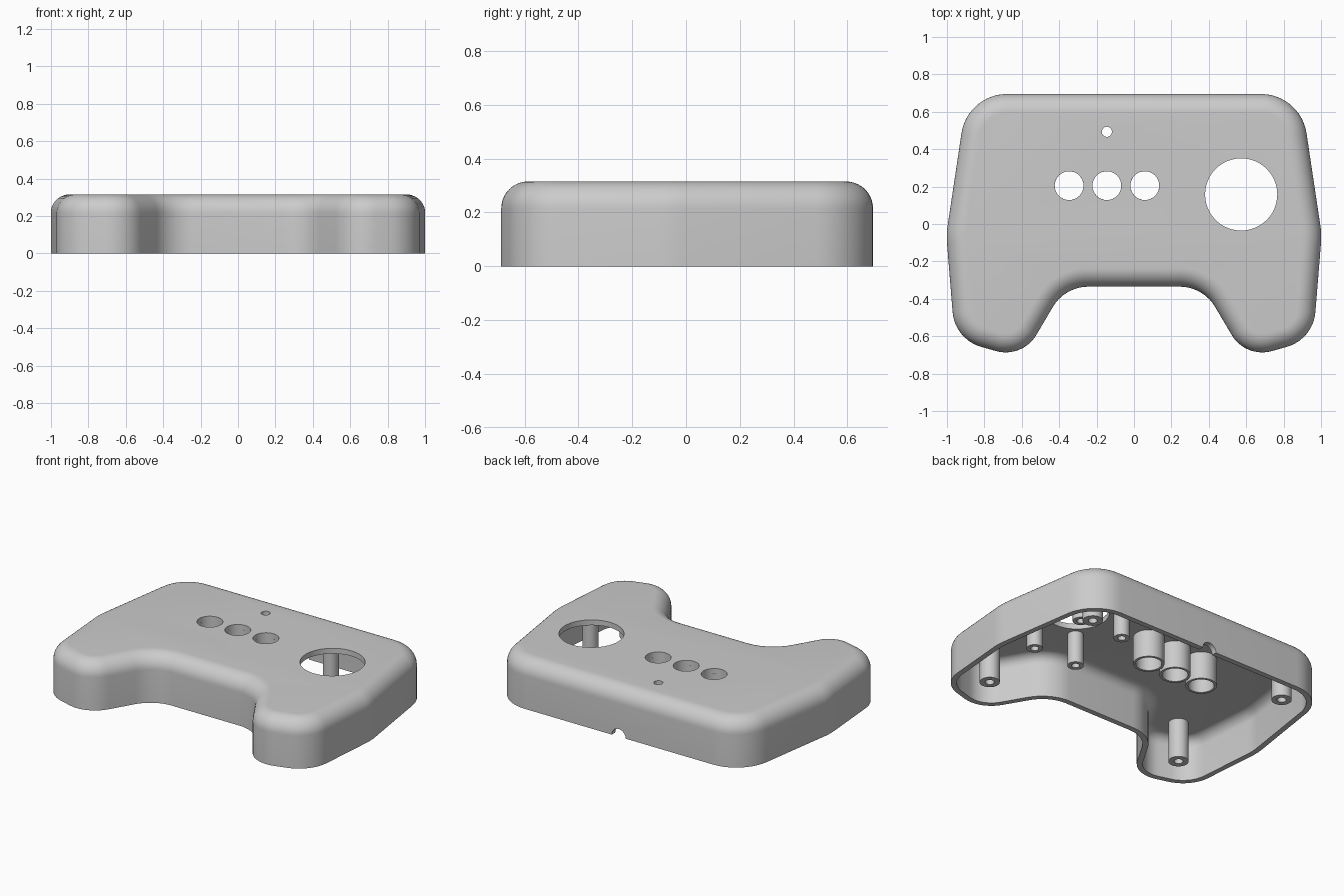
import bpy, bmesh, math
from mathutils import Vector, Matrix

if "Cube" in bpy.data.objects:
    bpy.data.objects.remove(bpy.data.objects["Cube"])

HEIGHT, WALL, FILLET = 0.315, 0.035, 0.1

grey = bpy.data.materials.new("plain grey")
grey.use_nodes = True
grey.diffuse_color = (0.6, 0.6, 0.6, 1)
grey.node_tree.nodes["Principled BSDF"].inputs["Base Color"].default_value = (0.6, 0.6, 0.6, 1)


def make_object(name, bm):
    bmesh.ops.recalc_face_normals(bm, faces=bm.faces)
    mesh = bpy.data.meshes.new(name)
    bm.to_mesh(mesh)
    bm.free()
    mesh.materials.append(grey)
    obj = bpy.data.objects.new(name, mesh)
    bpy.context.collection.objects.link(obj)
    return obj


def smooth(obj):
    bpy.ops.object.select_all(action="DESELECT")
    obj.select_set(True)
    bpy.context.view_layer.objects.active = obj
    bpy.ops.object.shade_smooth_by_angle(angle=math.radians(35))


def bridge(bm, a, b):
    n = len(a)
    for i in range(n):
        j = (i + 1) % n
        bm.faces.new((a[i], a[j], b[j], b[i]))


def rounded_outline(corners, steps=10):
    """Points and outward normals of a clockwise polygon with rounded corners."""
    result = []
    for i, (x, y, r) in enumerate(corners):
        p = Vector((x, y))
        u = (p - Vector(corners[i - 1][:2])).normalized()
        v = (Vector(corners[(i + 1) % len(corners)][:2]) - p).normalized()
        turn = math.atan2(u.x * v.y - u.y * v.x, u.dot(v))
        side = math.copysign(1, turn)
        left = Vector((-u.y, u.x))
        centre = p - u * r * math.tan(abs(turn) / 2) + left * side * r
        for k in range(steps + 1):
            n = Matrix.Rotation(turn * k / steps, 2) @ left
            result.append((centre - n * side * r, n))
    return result


# Body outline: one half as (x, y, corner radius), then mirrored
half = [(0.891, 0.695, 0.245), (1.0035, -0.056, 0.4), (0.958, -0.616, 0.21),
        (0.597, -0.72, 0.19), (0.37, -0.335, 0.22)]
outline = rounded_outline(half + [(-x, y, r) for x, y, r in reversed(half)])


# Shell: outer skin and inner skin with rounded top edges, joined at the rim
def skin(bm, inset):
    radius, top = FILLET - inset, HEIGHT - inset
    levels = [(inset, 0)]
    for k in range(11):
        a = math.pi / 2 * k / 10
        levels.append((FILLET - radius * math.cos(a), top - radius + radius * math.sin(a)))
    rings = [[bm.verts.new((*(p - n * d), z)) for p, n in outline] for d, z in levels]
    for a, b in zip(rings, rings[1:]):
        bridge(bm, a, b)
    bm.faces.new(rings[-1])
    return rings[0]


bm = bmesh.new()
bridge(bm, skin(bm, 0), skin(bm, WALL))
shell = make_object("controller_shell", bm)

# Openings: stick hole, three button holes, light hole and cable notch
button_holes = [(x, 0.205) for x in (-0.347, -0.145, 0.058)]
openings = [(0.573, 0.158, 0.193), (-0.145, 0.493, 0.027)]
openings += [(x, y, 0.077) for x, y in button_holes]
bm = bmesh.new()
for x, y, r in openings:
    bmesh.ops.create_cone(bm, cap_ends=True, segments=48, radius1=r, radius2=r, depth=0.3,
                          matrix=Matrix.Translation((x, y, HEIGHT)))
bmesh.ops.create_cone(bm, cap_ends=True, segments=32, radius1=0.05, radius2=0.05, depth=0.2,
                      matrix=Matrix.Translation((0, 0.69, 0)) @ Matrix.Rotation(math.pi / 2, 4, "X"))
cutter = make_object("opening_cutter", bm)
cutter.hide_render = True
cut = shell.modifiers.new("openings", "BOOLEAN")
cut.operation, cut.solver, cut.object = "DIFFERENCE", "EXACT", cutter
bpy.context.view_layer.objects.active = shell
shell.select_set(True)
bpy.ops.object.modifier_apply(modifier=cut.name)
bpy.data.objects.remove(cutter)
smooth(shell)


# Hollow posts under the top plate
def tube(name, x, y, bottom, outer, bore, bore_top=None, segments=32):
    top = HEIGHT - WALL + 0.001
    profile = [(outer, top), (outer, bottom), (bore, bottom), (bore, bore_top or top)]
    bm = bmesh.new()
    rings = []
    for r, z in profile:
        angles = [2 * math.pi * k / segments for k in range(segments)]
        rings.append([bm.verts.new((x + r * math.cos(a), y + r * math.sin(a), z)) for a in angles])
    for a, b in zip(rings, rings[1:]):
        bridge(bm, a, b)
    if bore_top:
        bm.faces.new(rings[-1])
        bm.faces.new(rings[0])
    else:
        bridge(bm, rings[-1], rings[0])
    smooth(make_object(name, bm))


for i, (x, y) in enumerate(button_holes):
    tube(f"button_guide_{i + 1}", x, y, 0.1, 0.093, 0.077)

for side, s in (("left", 1), ("right", -1)):
    for end, y in (("front", -0.46), ("back", 0.49)):
        tube(f"{end}_{side}_screw_post", s * 0.73, y, 0.02, 0.06, 0.027, 0.22)
    for end, y in (("front", -0.05), ("back", 0.375)):
        tube(f"stick_{end}_{side}_post", 0.568 + s * 0.158, y, 0.07, 0.048, 0.024, 0.22)
